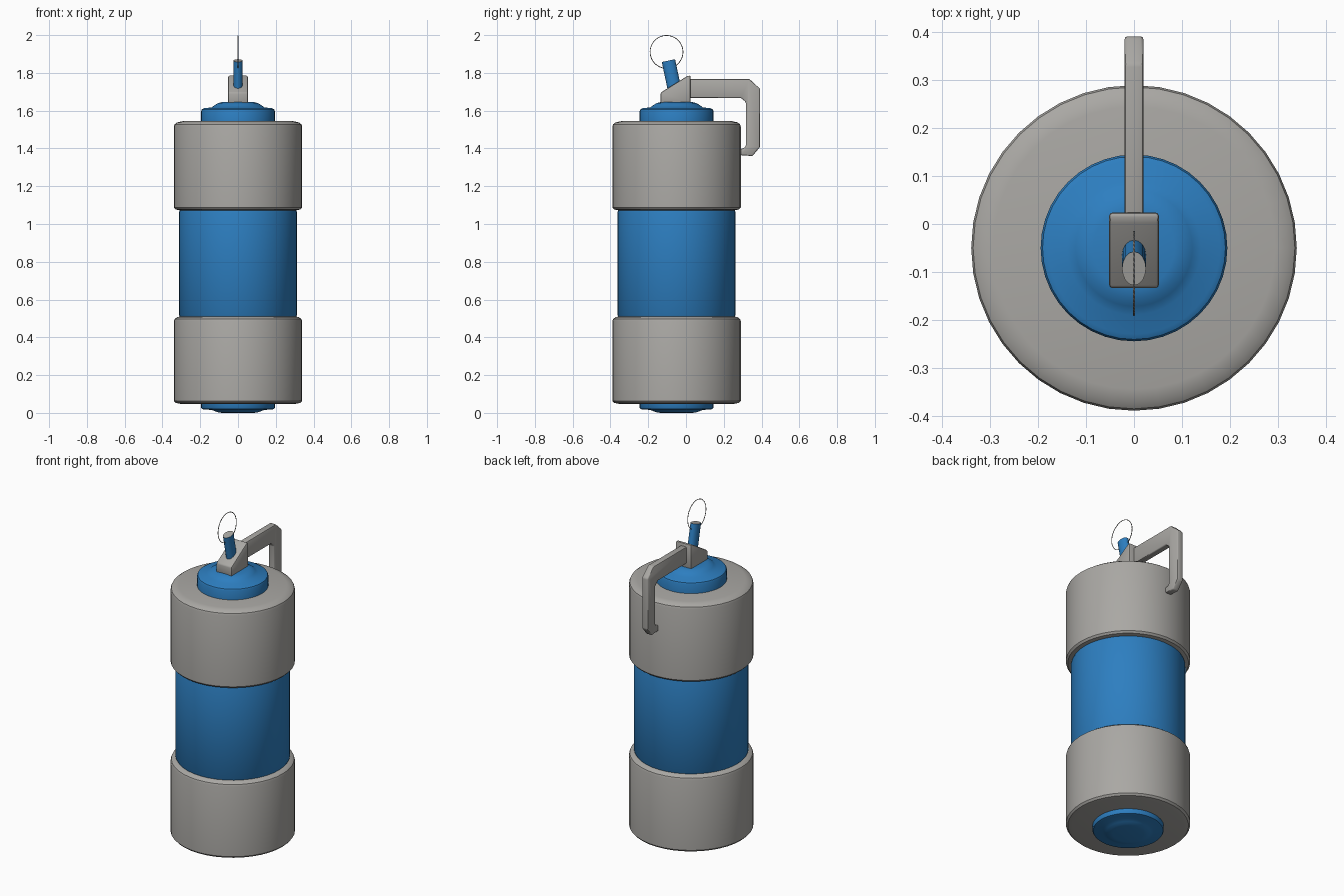
import bpy, bmesh, math
from mathutils import Matrix, Vector

if "Cube" in bpy.data.objects:
    bpy.data.objects.remove(bpy.data.objects["Cube"])

AXIS_Y = -0.05   # the body axis sits slightly forward of the origin


def material(name, col):
    m = bpy.data.materials.new(name)
    m.diffuse_color = (*col, 1)
    m.use_nodes = True
    m.node_tree.nodes["Principled BSDF"].inputs["Base Color"].default_value = m.diffuse_color
    return m


GREY = material("warm grey", (0.40, 0.39, 0.37))
BLUE = material("blue", (0.026, 0.21, 0.53))


def finish(bm, name, mats, angle=35):
    bmesh.ops.recalc_face_normals(bm, faces=bm.faces)
    me = bpy.data.meshes.new(name)
    bm.to_mesh(me)
    bm.free()
    for m in mats:
        me.materials.append(m)
    for p in me.polygons:
        p.use_smooth = True
    me.set_sharp_from_angle(angle=math.radians(angle))
    ob = bpy.data.objects.new(name, me)
    bpy.context.collection.objects.link(ob)
    return ob


def lathe(name, profile, mat, segs=40):
    """Solid of revolution about the body axis; profile is (radius, z)."""
    bm = bmesh.new()
    vs = [bm.verts.new((r, 0, z)) for r, z in profile]
    edges = [bm.edges.new(p) for p in zip(vs, vs[1:])]
    bmesh.ops.spin(bm, geom=vs + edges, cent=(0, 0, 0), axis=(0, 0, 1),
                   angle=2 * math.pi, steps=segs)
    bmesh.ops.remove_doubles(bm, verts=bm.verts, dist=1e-5)
    bmesh.ops.translate(bm, verts=bm.verts, vec=(0, AXIS_Y, 0))
    return finish(bm, name, [mat])


def plate(name, outline, half, bevel, mat):
    """Extrude a (y, z) outline across x and round its edges."""
    bm = bmesh.new()
    f = bm.faces.new([bm.verts.new((-half, y, z)) for y, z in outline])
    ext = bmesh.ops.extrude_face_region(bm, geom=[f])
    bmesh.ops.translate(bm, vec=(2 * half, 0, 0),
                        verts=[v for v in ext["geom"] if isinstance(v, bmesh.types.BMVert)])
    bmesh.ops.bevel(bm, geom=list(bm.edges), offset=bevel, segments=2,
                    profile=0.5, affect='EDGES')
    return finish(bm, name, [mat], 40)


# grey padded sleeves, same shape at bottom and top
sleeve = [(0, 0), (0.305, 0), (0.33, 0.005), (0.34, 0.016), (0.34, 0.444),
          (0.336, 0.456), (0.322, 0.466), (0.295, 0.472), (0, 0.473)]
for name, z0 in (("lower_sleeve", 0.048), ("upper_sleeve", 1.072)):
    lathe(name, [(r, z + z0 - (0.007 if z > 0.4 and z0 < 1 else 0)) for r, z in sleeve], GREY)

# blue middle of the canister
lathe("canister_body", [(0, 0.50), (0.302, 0.50), (0.313, 0.518), (0.313, 1.06),
                        (0.309, 1.072), (0.298, 1.08), (0, 1.08)], BLUE)

# blue end caps with a raised centre disc
lathe("top_cap", [(0, 1.53), (0.195, 1.53), (0.195, 1.598), (0.191, 1.607),
                  (0.18, 1.613), (0.14, 1.617), (0.122, 1.63), (0.105, 1.64),
                  (0.085, 1.645), (0, 1.645)], BLUE)
lathe("bottom_cap", [(0, 0.06), (0.195, 0.06), (0.195, 0.027), (0.191, 0.021),
                     (0.18, 0.018), (0.14, 0.016), (0.122, 0.009), (0.105, 0.003),
                     (0.085, 0), (0, 0)], BLUE)

# fuse block with a sloping top
plate("fuse_block", [(-0.134, 1.638), (0.024, 1.638), (0.024, 1.786), (0.008, 1.784),
                     (-0.134, 1.696)], 0.052, 0.007, GREY)

# safety lever bent down behind the body
plate("safety_lever", [(0.01, 1.667), (0.292, 1.667), (0.317, 1.645), (0.317, 1.412),
                       (0.308, 1.402), (0.288, 1.398), (0.288, 1.364), (0.352, 1.36),
                       (0.392, 1.408), (0.392, 1.716), (0.335, 1.768), (0.01, 1.768)],
      0.02, 0.007, GREY)

# slanted oval pin with a grey end face
low, high = Vector((0, -0.058, 1.70)), Vector((0, -0.093, 1.865))
d = high - low
bm = bmesh.new()
bmesh.ops.create_cone(bm, cap_ends=True, segments=16, radius1=1, radius2=1, depth=d.length)
for f in bm.faces:
    f.material_index = 1 if f.normal.z > 0.9 else 0
bmesh.ops.scale(bm, verts=bm.verts, vec=(0.025, 0.036, 1))
bmesh.ops.transform(bm, verts=bm.verts, matrix=Matrix.Translation((low + high) / 2)
                    @ Matrix.Rotation(math.atan2(-d.y, d.z), 4, 'X'))
finish(bm, "pin", [BLUE, GREY])

# thin wire pull ring, standing in the side plane
bpy.ops.mesh.primitive_torus_add(major_radius=0.087, minor_radius=0.002,
                                 major_segments=48, minor_segments=6,
                                 location=(0, -0.103, 1.911),
                                 rotation=(0, math.pi / 2, 0))
ring = bpy.context.object
ring.name = "pull_ring"
ring.data.materials.append(GREY)
bpy.ops.object.shade_smooth()
